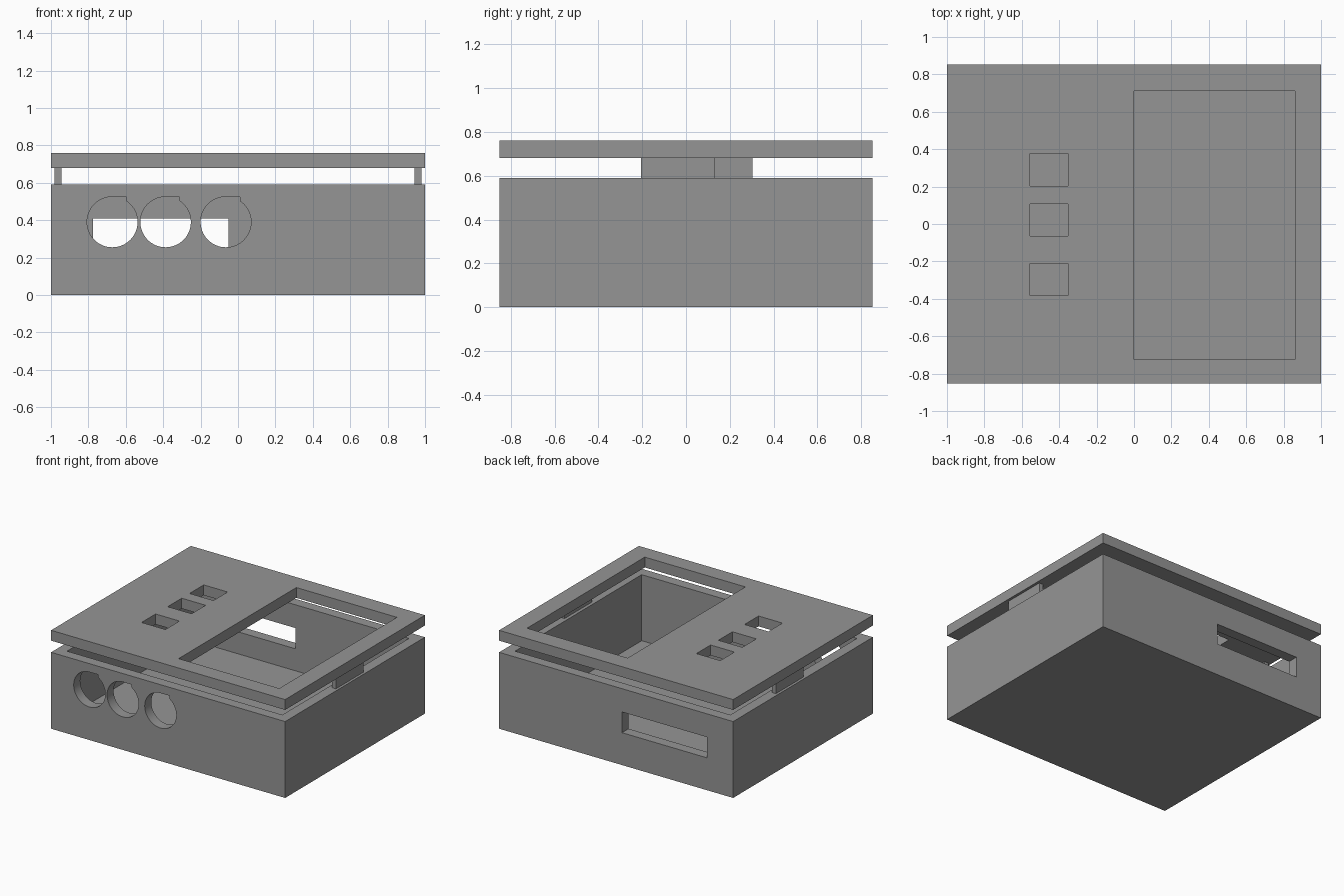
import bpy, bmesh, math

if "Cube" in bpy.data.objects:
    bpy.data.objects.remove(bpy.data.objects["Cube"])

W, D = 1.0, 0.853          # half width and half depth
T = 0.08                   # wall, floor and lid thickness
RIM, LID0, LID1 = 0.59, 0.68, 0.76

grey = bpy.data.materials.new("plain grey")
grey.diffuse_color = (0.3, 0.3, 0.3, 1)
grey.use_nodes = True
grey.node_tree.nodes["Principled BSDF"].inputs["Base Color"].default_value = grey.diffuse_color


def mesh_object(name, bm):
    bmesh.ops.recalc_face_normals(bm, faces=bm.faces)
    me = bpy.data.meshes.new(name)
    bm.to_mesh(me)
    bm.free()
    me.materials.append(grey)
    ob = bpy.data.objects.new(name, me)
    bpy.context.collection.objects.link(ob)
    return ob


def box(name, x0, x1, y0, y1, z0, z1):
    bm = bmesh.new()
    bmesh.ops.create_cube(bm, size=1)
    for v in bm.verts:
        v.co = ((x0 + x1) / 2 + v.co.x * (x1 - x0),
                (y0 + y1) / 2 + v.co.y * (y1 - y0),
                (z0 + z1) / 2 + v.co.z * (z1 - z0))
    return mesh_object(name, bm)


def keyed_plug(name, cx, cz, r=0.135, key=0.075):
    """Round plug with a square key at its upper right, running along y."""
    start, end = math.pi / 2, 2 * math.pi + math.acos(key / r)
    n = 56
    pts = [(r * math.cos(start + (end - start) * i / n),
            r * math.sin(start + (end - start) * i / n)) for i in range(n + 1)]
    pts.append((key, r))
    bm = bmesh.new()
    face = bm.faces.new([bm.verts.new((cx + x, -D - 0.1, cz + z)) for x, z in pts])
    ext = bmesh.ops.extrude_face_region(bm, geom=[face])
    for v in ext["geom"]:
        if isinstance(v, bmesh.types.BMVert):
            v.co.y += 0.1 + T + 0.1
    return mesh_object(name, bm)


def cut(target, cutter):
    mod = target.modifiers.new("cut", 'BOOLEAN')
    mod.operation = 'DIFFERENCE'
    mod.solver = 'EXACT'
    mod.object = cutter
    bpy.context.view_layer.objects.active = target
    bpy.ops.object.modifier_apply(modifier=mod.name)
    bpy.data.objects.remove(cutter, do_unlink=True)


# Open case: hollow, three keyed sockets in front, one slot at the back
case = box("case", -W, W, -D, D, 0, RIM)
cut(case, box("cavity", -W + T, W - T, -D + T, D - T, T, RIM + 0.2))
for cx in (-0.672, -0.387, -0.065):
    cut(case, keyed_plug("socket_cutter", cx, 0.39))
cut(case, box("slot_cutter", -0.775, -0.05, D - T - 0.1, D + 0.1, 0.25, 0.41))

# Lid: large window and three button holes
lid = box("lid", -W, W, -D, D, LID0, LID1)
cut(lid, box("window_cutter", 0, 0.86, -0.725, 0.712, 0.5, 1))
for y0, y1 in ((0.203, 0.376), (-0.064, 0.107), (-0.383, -0.212)):
    cut(lid, box("button_cutter", -0.556, -0.352, y0, y1, 0.5, 1))

# Tabs between the lid and the rim
box("right_tab", 0.945, 0.98, -0.205, 0.132, RIM, LID0)
box("left_tab", -0.98, -0.945, -0.032, 0.303, RIM, LID0)

# Smooth only the round socket walls
bpy.ops.object.select_all(action='DESELECT')
case.select_set(True)
bpy.context.view_layer.objects.active = case
bpy.ops.object.shade_smooth_by_angle(angle=math.radians(20))
